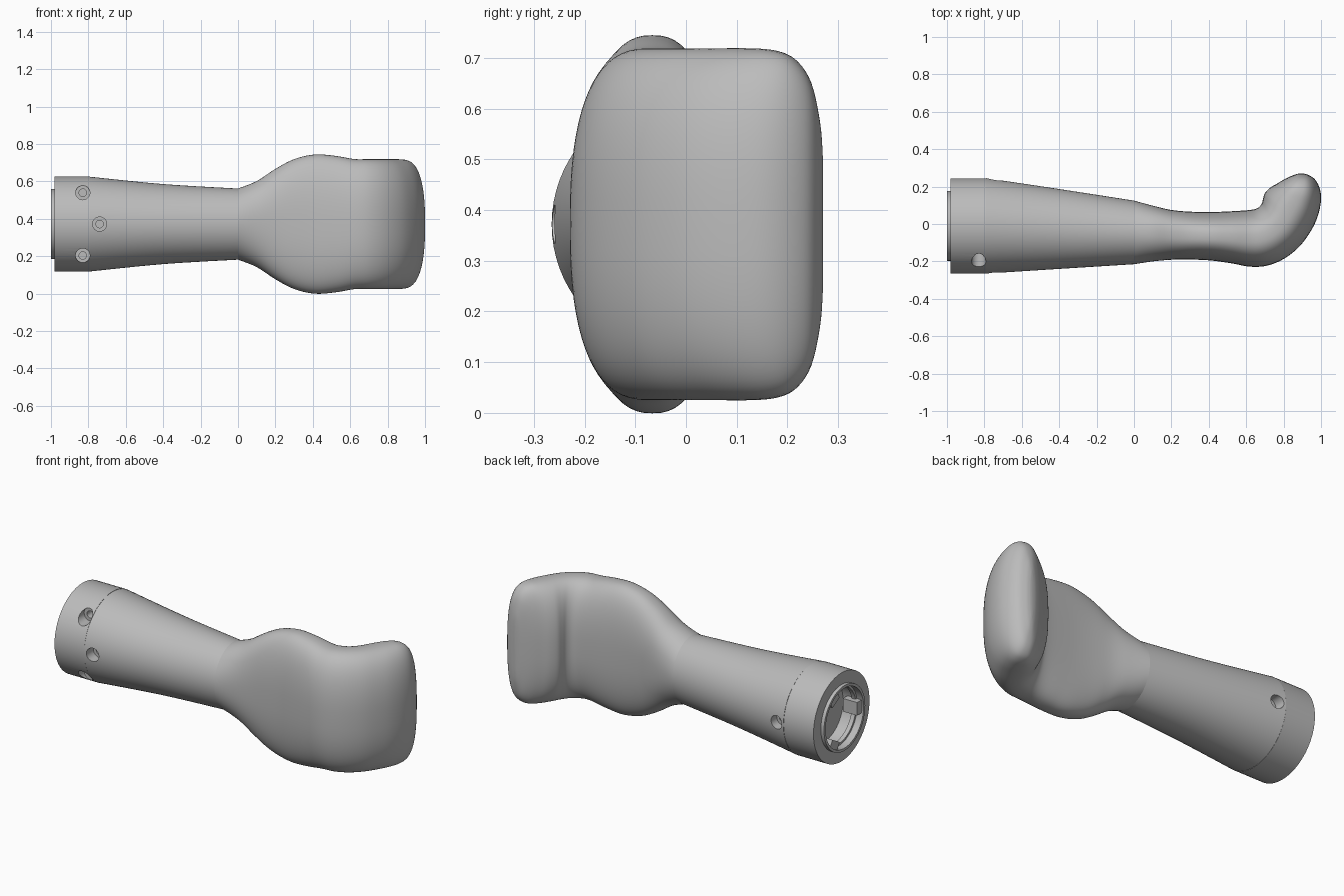
import bpy
import bmesh
from math import sin, cos, pi, radians, copysign
from mathutils import Vector, Matrix

cube = bpy.data.objects.get("Cube")
if cube:
    bpy.data.objects.remove(cube, do_unlink=True)

MID_Z = 0.372
AXIS_Y = -0.01

grey = bpy.data.materials.new("plain grey")
grey.use_nodes = True
grey.diffuse_color = (0.5, 0.5, 0.5, 1)
grey.node_tree.nodes["Principled BSDF"].inputs["Base Color"].default_value = (0.5, 0.5, 0.5, 1)


def finish(name, bm):
    """Turn a bmesh into a named, coloured object."""
    bmesh.ops.recalc_face_normals(bm, faces=bm.faces)
    mesh = bpy.data.meshes.new(name)
    bm.to_mesh(mesh)
    bm.free()
    mesh.materials.append(grey)
    obj = bpy.data.objects.new(name, mesh)
    bpy.context.collection.objects.link(obj)
    return obj


def select(obj):
    bpy.ops.object.select_all(action="DESELECT")
    obj.select_set(True)
    bpy.context.view_layer.objects.active = obj


def smooth(obj):
    select(obj)
    bpy.ops.object.shade_smooth_by_angle(angle=radians(35))


def skin(bm, rings):
    """Bridge a list of point rings and close both ends."""
    loops = [[bm.verts.new(p) for p in ring] for ring in rings]
    for a, b in zip(loops, loops[1:]):
        for i in range(len(a)):
            j = (i + 1) % len(a)
            bm.faces.new((a[i], a[j], b[j], b[i]))
    bm.faces.new(loops[0])
    bm.faces.new(loops[-1])


def section(back_x, back_y, front_x, front_y, half_height, power, count=72):
    """Superellipse spanning a back point and a front point, upright in z."""
    back, front = Vector((back_x, back_y, MID_Z)), Vector((front_x, front_y, MID_Z))
    centre, half = (back + front) / 2, (back - front) / 2
    ring = []
    for i in range(count):
        a = 2 * pi * i / count
        c, s = [copysign(abs(v) ** (2 / power), v) for v in (cos(a), sin(a))]
        ring.append(centre + half * c + Vector((0, 0, half_height * s)))
    return ring


def spline(points, steps):
    """Smooth curve through tuples of any length."""
    pts = [points[0]] + points + [points[-1]]
    out = []
    for p0, p1, p2, p3 in zip(pts, pts[1:], pts[2:], pts[3:]):
        for k in range(steps):
            t = k / steps
            out.append(tuple(
                b + 0.5 * t * (c - a + t * (2 * a - 5 * b + 4 * c - d + t * (3 * (b - c) + d - a)))
                for a, b, c, d in zip(p0, p1, p2, p3)))
    return out + [points[-1]]


def lathe(name, profile, count=72):
    """Revolve (x, radius) pairs around the handle axis."""
    bm = bmesh.new()
    skin(bm, [[(x, AXIS_Y + r * cos(2 * pi * i / count), MID_Z + r * sin(2 * pi * i / count))
               for i in range(count)] for x, r in profile])
    return finish(name, bm)


def bore(obj, x, z, y, radius, depth=0.6):
    """Drill a round hole along y, centred on the given y."""
    bm = bmesh.new()
    place = Matrix.Translation((x, y, z)) @ Matrix.Rotation(pi / 2, 4, "X")
    bmesh.ops.create_cone(bm, cap_ends=True, segments=32, radius1=radius,
                          radius2=radius, depth=depth, matrix=place)
    cutter = finish("bore_cutter", bm)
    cutter.hide_render = True
    mod = obj.modifiers.new("bore", "BOOLEAN")
    mod.operation, mod.solver, mod.object = "DIFFERENCE", "EXACT", cutter
    select(obj)
    bpy.ops.object.modifier_apply(modifier=mod.name)
    bpy.data.objects.remove(cutter, do_unlink=True)


def screw_hole(obj, x, z, floor, side):
    """Counterbore with a narrower hole in its floor."""
    bore(obj, x, z, floor + side * 0.3, 0.038)
    bore(obj, x, z, floor - side * 0.02, 0.02, 0.08)


# Tapered shaft
bm = bmesh.new()
shaft_path = [(-0.79, 0.245, -0.265, 0.253), (-0.4, 0.187, -0.24, 0.214), (0, 0.125, -0.215, 0.19)]
skin(bm, [section(x, b, x, f, h, 2) for x, b, f, h in spline(shaft_path, 8)])
shaft = finish("shaft", bm)
for side, floor in ((-1, -0.2), (1, 0.18)):
    screw_hole(shaft, -0.74, MID_Z, floor, side)
smooth(shaft)

# Broad paddle, then the hooked pad that bends towards the back
straight = [(0, 0.125, -0.215, 0.19), (0.1, 0.098, -0.2, 0.23), (0.2, 0.075, -0.191, 0.295),
            (0.3, 0.066, -0.19, 0.347), (0.41, 0.064, -0.195, 0.372),
            (0.52, 0.068, -0.21, 0.365), (0.62, 0.075, -0.228, 0.348)]
hook = [(0.66, 0.085, 0.71, -0.223, 0.347), (0.682, 0.107, 0.8, -0.187, 0.347),
        (0.69, 0.135, 0.885, -0.12, 0.347), (0.7, 0.165, 0.95, -0.03, 0.347),
        (0.728, 0.194, 0.985, 0.05, 0.347), (0.765, 0.216, 1, 0.13, 0.343),
        (0.8, 0.237, 0.993, 0.19, 0.325), (0.832, 0.253, 0.967, 0.239, 0.28),
        (0.865, 0.266, 0.93, 0.263, 0.2), (0.885, 0.27, 0.905, 0.27, 0.13)]
stations = [(x, b, x, f, h) for x, b, f, h in straight] + hook
bm = bmesh.new()
skin(bm, [section(*s, 2 + 0.5 * min(1, max(0, s[2]) / 0.25)) for s in spline(stations, 5)])
smooth(finish("hooked_paddle", bm))

# End collar with a raised lip and a stepped socket
collar = lathe("collar", [
    (-0.791, 0.03), (-0.791, 0.254), (-0.98, 0.254), (-0.98, 0.187), (-1, 0.187),
    (-1, 0.172), (-0.96, 0.172), (-0.96, 0.16), (-0.935, 0.16), (-0.935, 0.172),
    (-0.87, 0.172), (-0.87, 0.03)])
for offset in (-0.168, 0.168):
    screw_hole(collar, -0.83, MID_Z + offset, -0.155, -1)
smooth(collar)

# Locking tabs inside the socket
for i in range(3):
    bm = bmesh.new()
    turn = Matrix.Rotation(2 * pi * i / 3 + pi, 4, "X")
    place = Matrix.Translation((-0.945, AXIS_Y, MID_Z)) @ turn @ Matrix.Translation((0, 0.152, 0))
    bmesh.ops.create_cube(bm, size=1, matrix=place @ Matrix.Diagonal((0.09, 0.05, 0.075, 1)))
    finish("locking_tab", bm)
